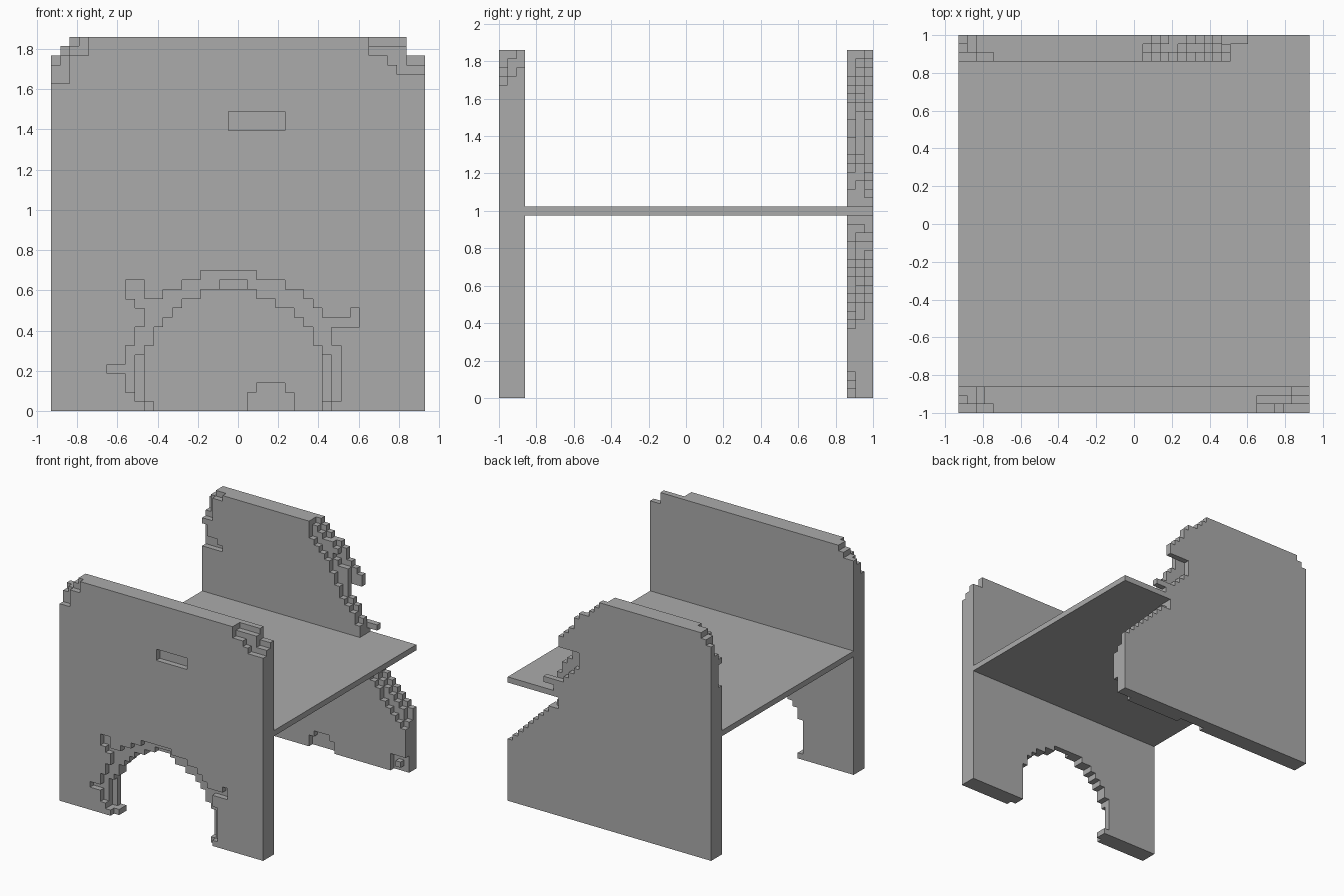
import bpy, bmesh, math

if "Cube" in bpy.data.objects:
    bpy.data.objects.remove(bpy.data.objects["Cube"])

V = 2.0 / 43          # size of one cube of the stepped surface
N = 40                # cubes across x and z

grey = bpy.data.materials.new("plain grey")
grey.diffuse_color = (0.41, 0.41, 0.41, 1)
grey.use_nodes = True
grey.node_tree.nodes["Principled BSDF"].inputs["Base Color"].default_value = grey.diffuse_color


def block(x0, x1, y0, y1, z0, z1):
    return {(x, y, z) for x in range(x0, x1)
            for y in range(y0, y1) for z in range(z0, z1)}


def build(name, cells):
    """Skin a set of cubes, then merge the flat areas."""
    bm = bmesh.new()
    verts = {}

    def vert(p):
        if p not in verts:
            verts[p] = bm.verts.new(((p[0] - 20) * V, p[1] * V - 1, p[2] * V))
        return verts[p]

    for c in cells:
        for a in range(3):
            b, d = (a + 1) % 3, (a + 2) % 3
            for s in (0, 1):
                n = list(c)
                n[a] += 1 if s else -1
                if tuple(n) in cells:
                    continue
                quad = []
                for u, w in ((0, 0), (1, 0), (1, 1), (0, 1)):
                    p = list(c)
                    p[a] += s
                    p[b] += u
                    p[d] += w
                    quad.append(vert(tuple(p)))
                bm.faces.new(quad if s else quad[::-1])
    bmesh.ops.dissolve_limit(bm, angle_limit=math.radians(1),
                             verts=bm.verts[:], edges=bm.edges[:])
    bmesh.ops.triangulate(bm, faces=[f for f in bm.faces if len(f.verts) > 4])
    mesh = bpy.data.meshes.new(name)
    bm.to_mesh(mesh)
    bm.free()
    mesh.materials.append(grey)
    ob = bpy.data.objects.new(name, mesh)
    bpy.context.collection.objects.link(ob)


# Front panel with a stepped arch
front = block(0, N, 0, 3, 0, N)
through_lo = [11, 10, 10, 10, 10, 10, 10, 11, 11, 12, 13, 14, 16]
through_hi = [29, 29, 29, 29, 29, 29, 29, 28, 28, 27, 26, 24, 22]
face_lo = [10, 9, 8, 8, 6, 8, 8, 9, 9, 10, 10, 9, 12, 14, 16]
face_hi = [30, 31, 31, 31, 31, 31, 31, 30, 30, 29, 29, 28, 27, 25, 22]
for z, (lo, hi) in enumerate(zip(through_lo, through_hi)):
    front -= block(lo, hi, 0, 3, z, z + 1)
for z, (lo, hi) in enumerate(zip(face_lo, face_hi)):
    front -= block(lo, hi, 0, 1, z, z + 1)
front -= block(9, 30, 0, 2, 1, 6)           # middle layer of the arch legs
front -= block(18, 21, 0, 2, 13, 14)
front -= block(8, 10, 0, 1, 12, 14)         # side branches of the arch
front -= block(29, 33, 0, 1, 9, 10)
front -= block(32, 33, 0, 1, 10, 11)
front -= block(19, 25, 0, 1, 30, 32)        # small slot
# worn upper corners
front -= block(0, 2, 0, 3, 38, N) | block(2, 3, 0, 3, 39, N)
front -= block(0, 2, 0, 1, 35, 38) | block(2, 4, 0, 1, 38, N)
front -= block(0, 1, 0, 2, 37, 38)
front -= block(38, N, 0, 3, 38, N)
front -= block(34, 38, 0, 2, 39, N) | block(34, 38, 0, 1, 38, 39)
front -= block(36, N, 0, 1, 37, 38) | block(37, N, 0, 1, 36, 37)
front -= block(38, N, 0, 2, 37, 38)
build("front_panel", front)

# Back panel: right-hand limit of each row, per layer
back = block(0, N, 40, 43, 0, N)
low_inner = [39, 38, 37, 36, 35, 35, 34, 33, 32, 32, 31, 31, 30]     # rows 8-20
low_outer = [40, 40, 40, 39, 38, 37, 36, 35, 34, 33, 32, 30, 30]
up_inner = [31, 31, 30, 30, 29, 28, 27, 27, 26, 26, 25, 25, 24, 23, 22, 21, 21, 21]
up_middle = [31, 31, 31, 30, 30, 29, 28, 28, 28, 28, 28, 26, 25, 26, 25, 23, 22, 21]
up_outer = [31, 33, 29, 28, 27, 26, 26, 26, 30, 30, 29, 28, 27, 27, 26, 24, 23, 22]
low_middle = [(a + b + 1) // 2 for a, b in zip(low_inner, low_outer)]
for start, layers in ((8, (low_inner, low_middle, low_outer)),
                      (22, (up_inner, up_middle, up_outer))):
    for k, rows in enumerate(layers):
        for i, limit in enumerate(rows):
            back -= block(limit, N, 40 + k, 41 + k, start + i, start + i + 1)
back -= block(21, 26, 40, 41, 0, 2) | block(22, 25, 40, 41, 2, 3)   # foot recess
back -= block(37, N, 40, 41, 0, 3)                                  # worn foot
back |= block(38, 39, 40, 41, 1, 2)
# worn upper left corner
back -= block(0, 1, 40, 43, 38, N) | block(1, 2, 40, 43, 39, N)
back -= block(0, 1, 40, 42, 36, 38) | block(0, 2, 40, 41, 35, N)
back -= block(2, 4, 40, 41, 39, N)
back -= block(0, 1, 40, 41, 32, 34) | block(0, 3, 40, 41, 30, 32)
back -= block(0, 4, 40, 41, 30, 31)
build("back_panel", back)

# Shelf between the panels
build("shelf", block(0, N, 3, 40, 21, 22))
